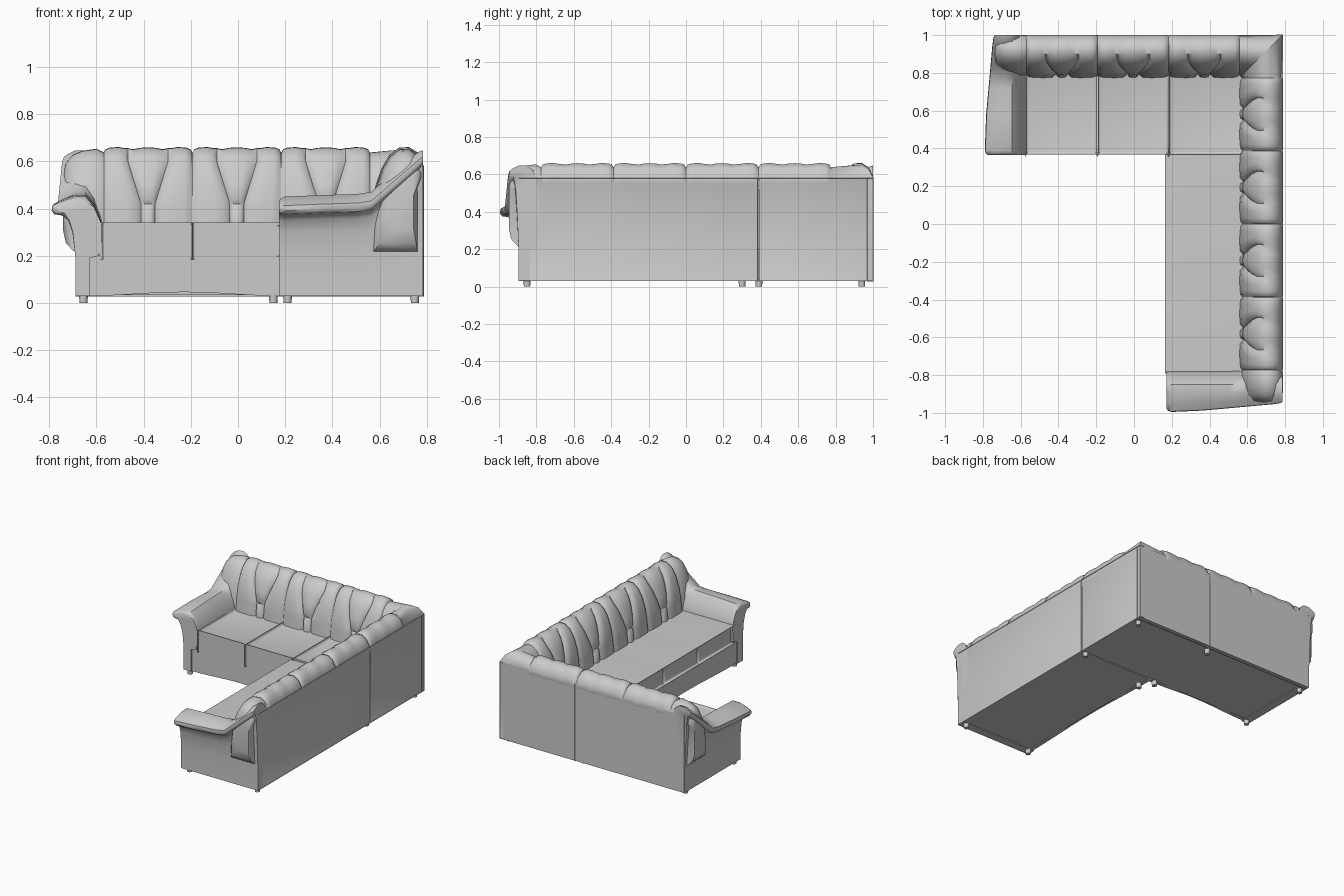
import bpy, bmesh, math

if "Cube" in bpy.data.objects:
    bpy.data.objects.remove(bpy.data.objects["Cube"], do_unlink=True)

grey = bpy.data.materials.new("grey_leather")
grey.use_nodes = True
grey.diffuse_color = (0.6, 0.6, 0.6, 1)
grey.node_tree.nodes["Principled BSDF"].inputs["Base Color"].default_value = (0.6, 0.6, 0.6, 1)

# Each wing is laid out as s = distance from the corner, d = distance from the back, z = height
MAPS = {"back": lambda s, d, z: (0.785 - s, 1.0 - d, z),
        "side": lambda s, d, z: (0.785 - d, 1.0 - s, z)}


def clamp(v):
    return max(0.0, min(1.0, v))


def finish(bm, name, angle=40):
    bmesh.ops.recalc_face_normals(bm, faces=bm.faces)
    mesh = bpy.data.meshes.new(name)
    bm.to_mesh(mesh)
    bm.free()
    mesh.materials.append(grey)
    ob = bpy.data.objects.new(name, mesh)
    bpy.context.collection.objects.link(ob)
    bpy.ops.object.select_all(action='DESELECT')
    ob.select_set(True)
    bpy.context.view_layer.objects.active = ob
    bpy.ops.object.shade_smooth_by_angle(angle=math.radians(angle))
    return ob


def loft(name, rings, angle=40):
    """Skin closed rings of equal length and cap both ends."""
    bm = bmesh.new()
    vs = [[bm.verts.new(p) for p in ring] for ring in rings]
    n = len(vs[0])
    for a, b in zip(vs, vs[1:]):
        for i in range(n):
            j = (i + 1) % n
            bm.faces.new((a[i], a[j], b[j], b[i]))
    bm.faces.new(vs[0])
    bm.faces.new(vs[-1])
    return finish(bm, name, angle)


def box(name, place, s, d, z, bevel=0.0, crown=0.0):
    bm = bmesh.new()
    bmesh.ops.create_cube(bm, size=1)
    for v in bm.verts:
        v.co = place(*[r[0] + (c + 0.5) * (r[1] - r[0]) for r, c in zip((s, d, z), v.co)])
    if bevel:
        bmesh.ops.bevel(bm, geom=bm.edges[:], offset=bevel, segments=3, profile=0.5, affect='EDGES')
    if crown:
        # puff the top face up in the middle
        top = max(bm.faces, key=lambda f: f.calc_center_median().z)
        for f in bmesh.ops.poke(bm, faces=[top])["verts"]:
            f.co.z += crown
    return finish(bm, name)


# Back cushion cross-section (d, z), from the seat up the front, over the top and down behind
BACK = [(0.225, 0.20), (0.22, 0.33), (0.212, 0.40), (0.21, 0.42), (0.207, 0.44), (0.195, 0.50),
        (0.17, 0.57), (0.14, 0.62), (0.10, 0.65), (0.06, 0.652), (0.025, 0.63), (0.0, 0.585),
        (0.0, 0.55), (0.02, 0.50), (0.02, 0.20)]


def puff(p, b):
    return max(0.0, 0.06 + (p[0] - 0.06) * (1 + b)), 0.42 + (p[1] - 0.42) * (1 + b)


def back_ring(place, s, b):
    return [place(s, *puff(p, b)) for p in BACK]


def back_cushions(name, place, L, n):
    start, w = 0.225, (L - 0.345) / n
    rings = [[place(d, d, z) for d, z in BACK]]          # mitred at the corner
    # columns: t runs seam to cushion edge outside the centre panel, or across the panel
    outer = [(1, -0.06), (0.93, 0.0), (0.75, 0.03), (0.4, 0.04), (0.13, 0.02), (0.0, -0.09)]
    inner = [(0.75, 0.0), (0.4, 0.025), (0.0, 0.035)]
    half = [("o", t, b) for t, b in outer] + [("i", t, b) for t, b in inner]
    cols = [(-1, *c) for c in half] + [(1, *c) for c in half[-2::-1]]
    for k in range(n):
        mid, h = start + (k + 0.5) * w, w / 2 - 0.001
        for side, kind, t, b in cols:
            ring = []
            for i, p in enumerate(BACK):
                seam = 0.03 + 0.055 * clamp((p[1] - 0.42) / 0.2)
                if i > 8:
                    seam = 0.085
                u = seam + (h - seam) * t if kind == "o" else seam * t
                bb = b
                if kind == "o" and t == 0 and i > 7:
                    bb = 0.02                            # seams fade out on the crest
                if kind == "i" and i == 3:
                    bb = -0.06                           # tuck across the centre panel
                ring.append(place(mid + side * u, *puff(p, bb)))
            rings.append(ring)
    # rounded shoulder above the arm
    for s, b in ((L - 0.09, 0.01), (L - 0.03, -0.03), (L + 0.01, -0.1), (L + 0.04, -0.25), (L + 0.052, -0.5)):
        rings.append(back_ring(place, s, b))
    loft(name, rings, 50)


# Arm cross-section (offset from the outer wall, z)
ARM = [(-0.06, 0.03), (0.0, 0.03), (0.0, 0.20), (0.012, 0.30), (0.03, 0.35), (0.055, 0.37),
       (0.088, 0.375), (0.1, 0.39), (0.097, 0.412), (0.06, 0.43), (0.0, 0.45), (-0.045, 0.45),
       (-0.08, 0.41), (-0.105, 0.35), (-0.12, 0.31), (-0.10, 0.20), (-0.06, 0.19)]


def arm(name, place, L, D):
    rings = []
    for d, tight in ((D, 0.4), (D - 0.008, 0.15), (D - 0.025, 0), (0.42, 0), (0.28, 0), (0.22, 0),
                     (0.17, 0), (0.11, 0), (0.05, 0), (0.015, 0.1), (0.0, 0.3)):
        lift = 0.2 * clamp((0.23 - d) / 0.23) + 0.012 * clamp((D - d) / 0.3)
        flare = 0.55 + 0.45 * clamp(d / 0.5)
        ring = []
        for e, z in ARM:
            if z > 0.36:
                z += (0.4 - z) * tight
            if e > 0:
                e *= flare * (1 - 0.4 * tight)
            ring.append(place(L + e, d, z + lift * clamp((z - 0.28) / 0.09)))
        rings.append(ring)
    loft(name, rings, 45)


def wing(name, L, n, D, first):
    place = MAPS[name]
    w = (L - 0.345) / n
    joint = 0.225 + w
    back_cushions(name + "_back_cushions", place, L, n)
    arm(name + "_arm", place, L, D)
    # outer shell in two modules with a narrow joint
    for part, s in (("corner", (0.0, joint - 0.003)), ("long", (joint + 0.003, L - 0.004))):
        box(f"{name}_{part}_shell", place, s, (0.0, 0.03), (0.03, 0.58), 0.003)
    # base frame
    s0 = 0.004 if first == 0 else joint + 0.003
    box(name + "_base", place, (s0, L - 0.03), (0.004, D - 0.03), (0.035, 0.21))
    # front apron with an arched lower edge
    a, b = joint, L - 0.05
    rings = []
    for i in range(13):
        t = i / 12
        low = 0.03 + 0.016 * math.sin(math.pi * t) ** 2
        s = a + (b - a) * t
        rings.append([place(s, d, z) for d, z in
                      ((D - 0.035, low), (D - 0.01, low), (D - 0.01, 0.2), (D - 0.035, 0.2))])
    loft(name + "_apron", rings)
    # seat cushions
    for k in range(first, n):
        s = 0.225 + k * w
        end = s + w - 0.002 + (0.005 if k == n - 1 else 0)
        box(f"{name}_seat_{k + 1}", place, (s + 0.002 - (0.03 if k == 0 else 0), end),
            (0.19, D - 0.004), (0.198, 0.328), 0.014, 0.008)


wing("back", 1.475, 3, 0.635, 0)
wing("side", 1.895, 4, 0.612, 1)

# Feet
for i, (x, y) in enumerate([(0.75, 0.94), (0.75, 0.39), (0.75, -0.85), (0.21, -0.85), (0.21, 0.30),
                            (0.15, 0.39), (0.15, 0.94), (-0.655, 0.94), (-0.655, 0.39)]):
    bm = bmesh.new()
    bmesh.ops.create_cone(bm, cap_ends=True, segments=12, radius1=0.017, radius2=0.019, depth=0.04)
    bmesh.ops.translate(bm, verts=bm.verts, vec=(x, y, 0.02))
    finish(bm, f"foot_{i + 1}")
